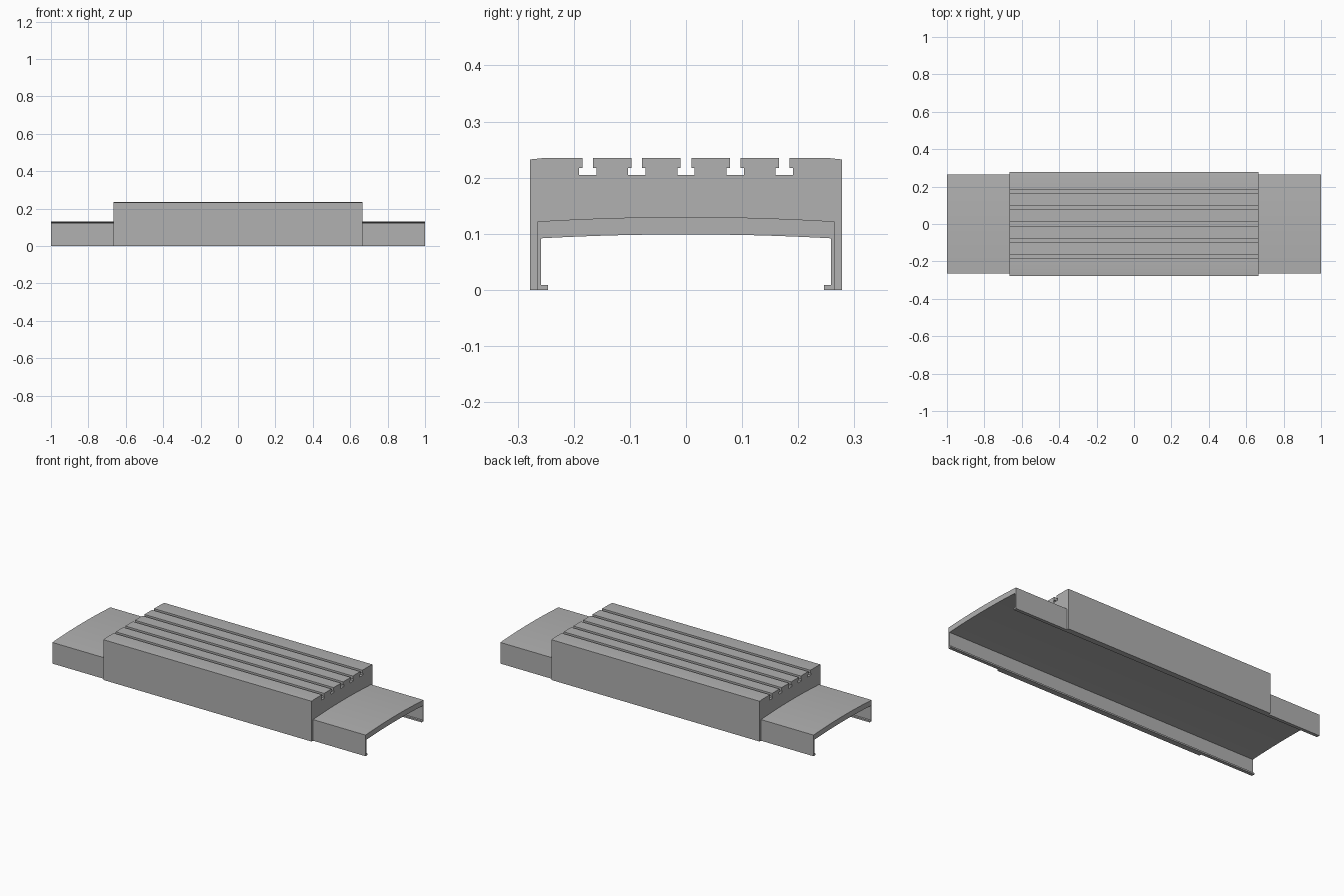
import bpy
import bmesh
import math

cube = bpy.data.objects.get("Cube")
if cube:
    bpy.data.objects.remove(cube, do_unlink=True)

grey = bpy.data.materials.new("machine_grey")
colour = (0.44, 0.44, 0.44, 1.0)
grey.use_nodes = True
grey.diffuse_color = colour
grey.node_tree.nodes["Principled BSDF"].inputs["Base Color"].default_value = colour


def crown(half_width, edge_z, peak_z, steps=12):
    """Shallow crowned curve from the +y edge to just before the centre."""
    return [(half_width * (1 - i / steps),
             peak_z - (peak_z - edge_z) * (1 - i / steps) ** 2)
            for i in range(steps)]


def mirrored(half):
    """Add the -y half of a path that runs from +y toward the centre."""
    return half + [(-y, z) for y, z in reversed(half)]


def extrude_along_x(name, outline, half_length):
    bm = bmesh.new()
    face = bm.faces.new([bm.verts.new((-half_length, y, z)) for y, z in outline])
    swept = bmesh.ops.extrude_face_region(bm, geom=[face])["geom"]
    ends = [v for v in swept if isinstance(v, bmesh.types.BMVert)]
    bmesh.ops.translate(bm, verts=ends, vec=(2 * half_length, 0, 0))
    bmesh.ops.recalc_face_normals(bm, faces=bm.faces)
    mesh = bpy.data.meshes.new(name)
    bm.to_mesh(mesh)
    bm.free()
    mesh.materials.append(grey)
    obj = bpy.data.objects.new(name, mesh)
    bpy.context.collection.objects.link(obj)
    bpy.ops.object.select_all(action="DESELECT")
    obj.select_set(True)
    bpy.context.view_layer.objects.active = obj
    bpy.ops.object.shade_smooth_by_angle(angle=math.radians(20))
    return obj


# Shared crowned top line where the table sits on the cover
top_curve = crown(0.265, 0.122, 0.13) + [(0, 0.13)]
top_curve += [(-y, z) for y, z in reversed(top_curve[:-1])]

# Table: side skirts, lightly bevelled top and five T-slots
TOP, NECK_Z, SLOT_Z = 0.235, 0.217, 0.205
table = [(0.278, 0), (0.278, 0.2325), (0.254, TOP)]
for k in range(2, -3, -1):
    c = k * 0.0875
    half_slot = [(0.0095, TOP), (0.0095, NECK_Z), (0.0155, NECK_Z), (0.0155, SLOT_Z)]
    table += [(c + y, z) for y, z in mirrored(half_slot)]
table += [(-0.254, TOP), (-0.278, 0.2325), (-0.278, 0), (-0.265, 0)]
table += list(reversed(top_curve)) + [(0.265, 0)]
extrude_along_x("slotted_table", table, 0.665)

# Way cover: long crowned channel with inward lips at the bottom
inner = [(0.246, 0), (0.246, 0.009), (0.258, 0.009)]
inner += crown(0.258, 0.092, 0.099)
cover = [(0.265, 0)] + mirrored(inner) + [(-0.265, 0)] + list(reversed(top_curve))
extrude_along_x("way_cover", cover, 1.0)
